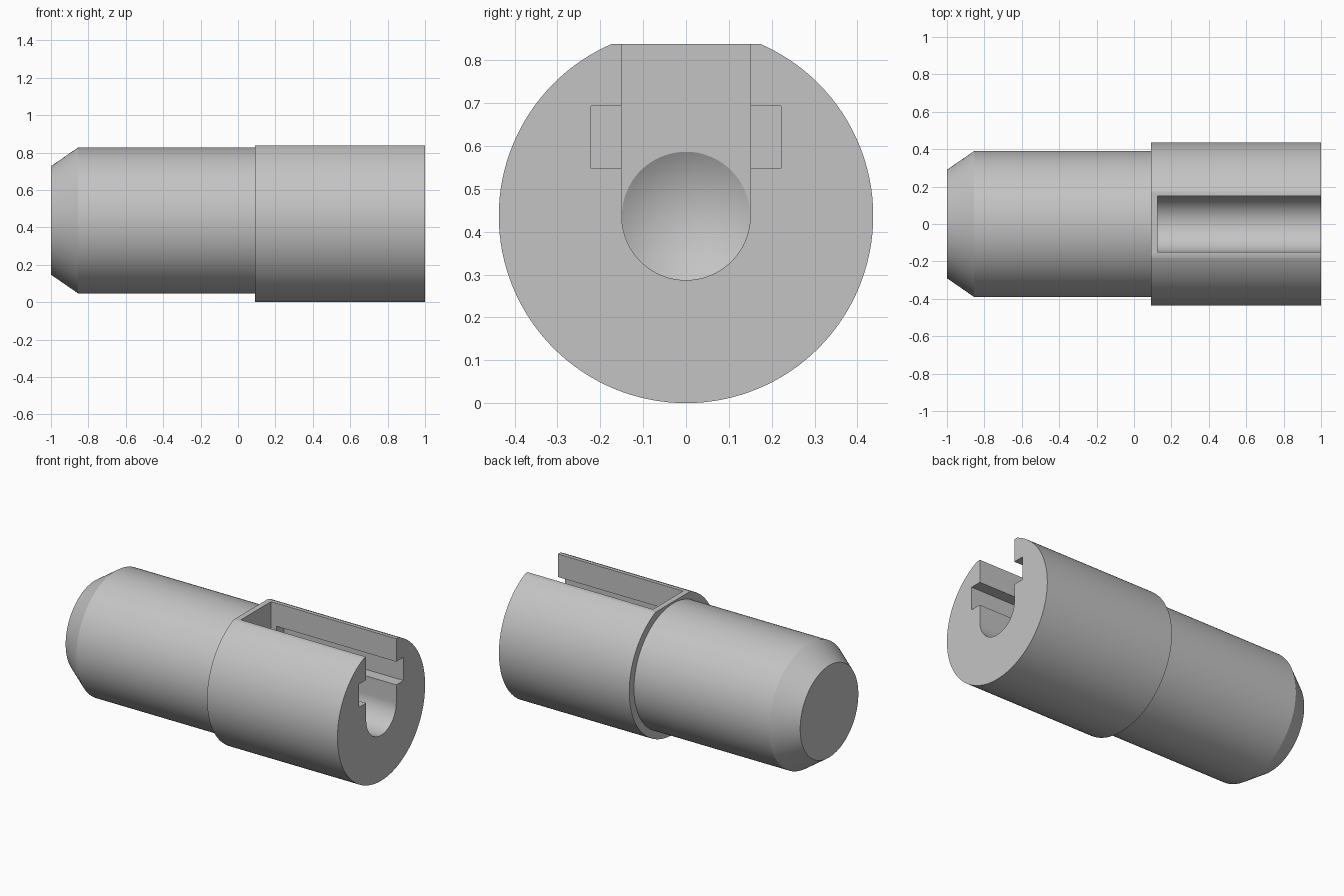
import bpy, bmesh, math

cube = bpy.data.objects.get("Cube")
if cube:
    bpy.data.objects.remove(cube)

AXIS_Z = 0.437          # height of the shaft axis
HEAD_R = 0.437          # radius of the wide end
BORE_R = 0.15           # half width of the slot
SLOT_X = 0.125          # inner end of the slot
SEG = 128

grey = bpy.data.materials.new("plain grey")
grey.use_nodes = True
colour = (0.55, 0.55, 0.55, 1)
grey.diffuse_color = colour
grey.node_tree.nodes["Principled BSDF"].inputs["Base Color"].default_value = colour


def finish(name, bm):
    bmesh.ops.recalc_face_normals(bm, faces=bm.faces)
    mesh = bpy.data.meshes.new(name)
    bm.to_mesh(mesh)
    bm.free()
    mesh.materials.append(grey)
    obj = bpy.data.objects.new(name, mesh)
    bpy.context.collection.objects.link(obj)
    return obj


def turned(name, profile, seg=SEG):
    """Solid of revolution about the shaft axis from (x, radius) points."""
    bm = bmesh.new()
    rings = []
    for x, r in profile:
        angles = [2 * math.pi * i / seg for i in range(seg)] if r else [0]
        rings.append([bm.verts.new((x, r * math.cos(a), AXIS_Z + r * math.sin(a)))
                      for a in angles])
    for a, b in zip(rings, rings[1:]):
        for i in range(seg):
            j = (i + 1) % seg
            if len(a) == 1:
                bm.faces.new((a[0], b[j], b[i]))
            else:
                bm.faces.new((a[i], a[j], b[j], b[i]))
    for ring in (rings[0], rings[-1]):
        if len(ring) > 1:
            bm.faces.new(ring)
    return finish(name, bm)


def extruded(name, outline, x0, x1):
    """Prism along x from a (y, z) outline."""
    bm = bmesh.new()
    face = bm.faces.new([bm.verts.new((x0, y, z)) for y, z in outline])
    new = bmesh.ops.extrude_face_region(bm, geom=[face])["geom"]
    bmesh.ops.translate(bm, vec=(x1 - x0, 0, 0),
                        verts=[v for v in new if isinstance(v, bmesh.types.BMVert)])
    return finish(name, bm)


def box(name, x0, x1, y, z0, z1):
    return extruded(name, [(-y, z0), (y, z0), (y, z1), (-y, z1)], x0, x1)


# Stepped shaft with a chamfered tip
shaft = turned("stepped_shaft", [(-1, 0.29), (-0.855, 0.39), (0.09, 0.39),
                                 (0.09, HEAD_R), (1, HEAD_R)])

# Round-bottomed slot, open at the top and at the wide end
arc = [math.pi * (1 + i / 48) for i in range(49)]
slot_outline = [(BORE_R * math.cos(a), AXIS_Z + BORE_R * math.sin(a)) for a in arc]
slot_outline += [(BORE_R, 1.0), (-BORE_R, 1.0)]

cutters = [
    box("top_flat_cutter", 0, 1.1, 0.5, 0.838, 1.1),
    extruded("slot_cutter", slot_outline, SLOT_X, 1.1),
    box("side_groove_cutter", 0.165, 1.1, 0.222, 0.547, 0.693),
    # Conical drill tip at the inner end of the slot
    turned("drill_tip_cutter", [(SLOT_X - 0.09, 0), (SLOT_X, BORE_R - 0.0005),
                                (SLOT_X + 0.1, BORE_R - 0.001)], 96),
]

bpy.ops.object.select_all(action="DESELECT")
shaft.select_set(True)
bpy.context.view_layer.objects.active = shaft
for cutter in cutters:
    mod = shaft.modifiers.new(cutter.name, "BOOLEAN")
    mod.operation = "DIFFERENCE"
    mod.solver = "EXACT"
    mod.object = cutter
    bpy.ops.object.modifier_apply(modifier=mod.name)
    bpy.data.objects.remove(cutter)

bpy.ops.object.shade_smooth_by_angle(angle=math.radians(25))
